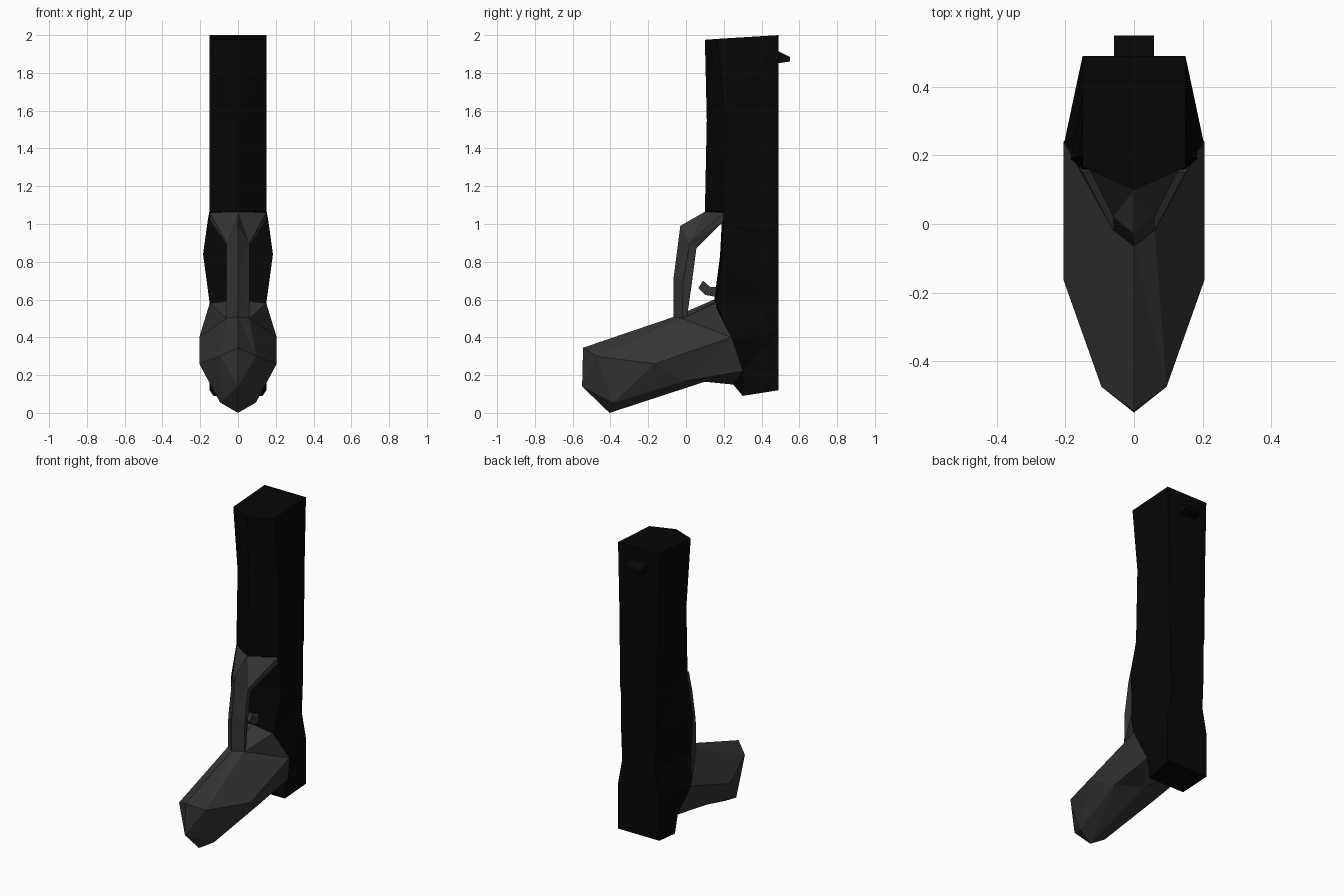
import bpy, bmesh

if "Cube" in bpy.data.objects:
    bpy.data.objects.remove(bpy.data.objects["Cube"])


def material(name, v):
    m = bpy.data.materials.new(name)
    m.diffuse_color = (v, v, v, 1)
    m.use_nodes = True
    m.node_tree.nodes["Principled BSDF"].inputs["Base Color"].default_value = m.diffuse_color
    return m


BLACK = material("black", 0.002)
GREY = material("dark_grey", 0.035)


def loft(name, half_rings, mat, tip=None):
    """Skin a row of half cross-sections mirrored across x = 0, ending in a cap or a tip."""
    bm = bmesh.new()
    rings = []
    for half in half_rings:
        full = list(half) + [(-x, y, z) for x, y, z in reversed(half) if x > 0]
        rings.append([bm.verts.new(p) for p in full])
    n = len(rings[0])
    for a, b in zip(rings, rings[1:]):
        for i in range(n):
            j = (i + 1) % n
            bm.faces.new((a[i], a[j], b[j], b[i]))
    bm.faces.new(rings[-1])
    if tip:
        t = bm.verts.new(tip)
        for i in range(n):
            bm.faces.new((rings[0][i], rings[0][(i + 1) % n], t))
    else:
        bm.faces.new(rings[0])
    bmesh.ops.triangulate(bm, faces=[f for f in bm.faces if len(f.verts) > 3])
    bmesh.ops.recalc_face_normals(bm, faces=bm.faces)
    me = bpy.data.meshes.new(name)
    bm.to_mesh(me)
    bm.free()
    me.materials.append(mat)
    ob = bpy.data.objects.new(name, me)
    bpy.context.collection.objects.link(ob)
    return ob


def plate(name, profile, w, mat):
    """Pairs of side profile points (y, z) extruded across x."""
    return loft(name, [[(w, *p), (w, *q)] for p, q in profile], mat)


# Long upper body: each ring is centre front, side corner, back corner
loft("slide", [
    [(0, .10, 1.975), (.15, .165, 1.98), (.15, .49, 2.0)],
    [(0, .11, 1.55), (.15, .21, 1.55), (.14, .49, 1.55)],
    [(0, .10, 1.065), (.152, .20, 1.065), (.135, .49, 1.06)],
    [(0, .19, 1.02), (.16, .20, 1.02), (.13, .49, 1.02)],
    [(0, .18, .83), (.185, .19, .84), (.13, .49, .84)],
    [(0, .15, .60), (.15, .16, .58), (.12, .49, .58)],
    [(0, .20, .40), (.203, .24, .40), (.15, .49, .42)],
    [(0, .25, .15), (.15, .30, .22), (.15, .49, .24)],
    [(0, .30, .09), (.13, .30, .09), (.15, .49, .12)],
], BLACK)

# Handle: top ridge, upper corner, side, lower corner, bottom ridge
loft("grip", [
    [(0, -.545, .345), (.095, -.475, .30), (.095, -.43, .175), (.095, -.385, .055), (0, -.405, 0)],
    [(0, -.06, .51), (.06, -.02, .50), (.205, -.165, .26), (.15, 0, .17), (0, .10, .165)],
    [(0, .15, .60), (.15, .15, .58), (.205, .24, .40), (.15, .30, .22), (0, .25, .15)],
], GREY, tip=(0, -.55, .14))

# Guard loop: front ridge, front edge, inner edge
loft("trigger_guard", [
    [(0, .10, 1.065), (.15, .20, 1.06), (.15, .205, 1.02)],
    [(0, -.03, .99), (.06, .02, .90), (.055, .055, .87)],
    [(0, -.065, .72), (.06, -.015, .70), (.05, .03, .68)],
    [(0, -.065, .49), (.06, -.02, .47), (.055, 0, .47)],
], GREY)

# Curved trigger
plate("trigger", [
    ((.18, .67), (.18, .61)), ((.13, .665), (.10, .625)), ((.09, .70), (.065, .66)),
], .04, GREY)

# Sight bump on the back
plate("front_sight", [
    ((.48, 1.92), (.48, 1.85)), ((.55, 1.885), (.55, 1.86)),
], .058, BLACK)
